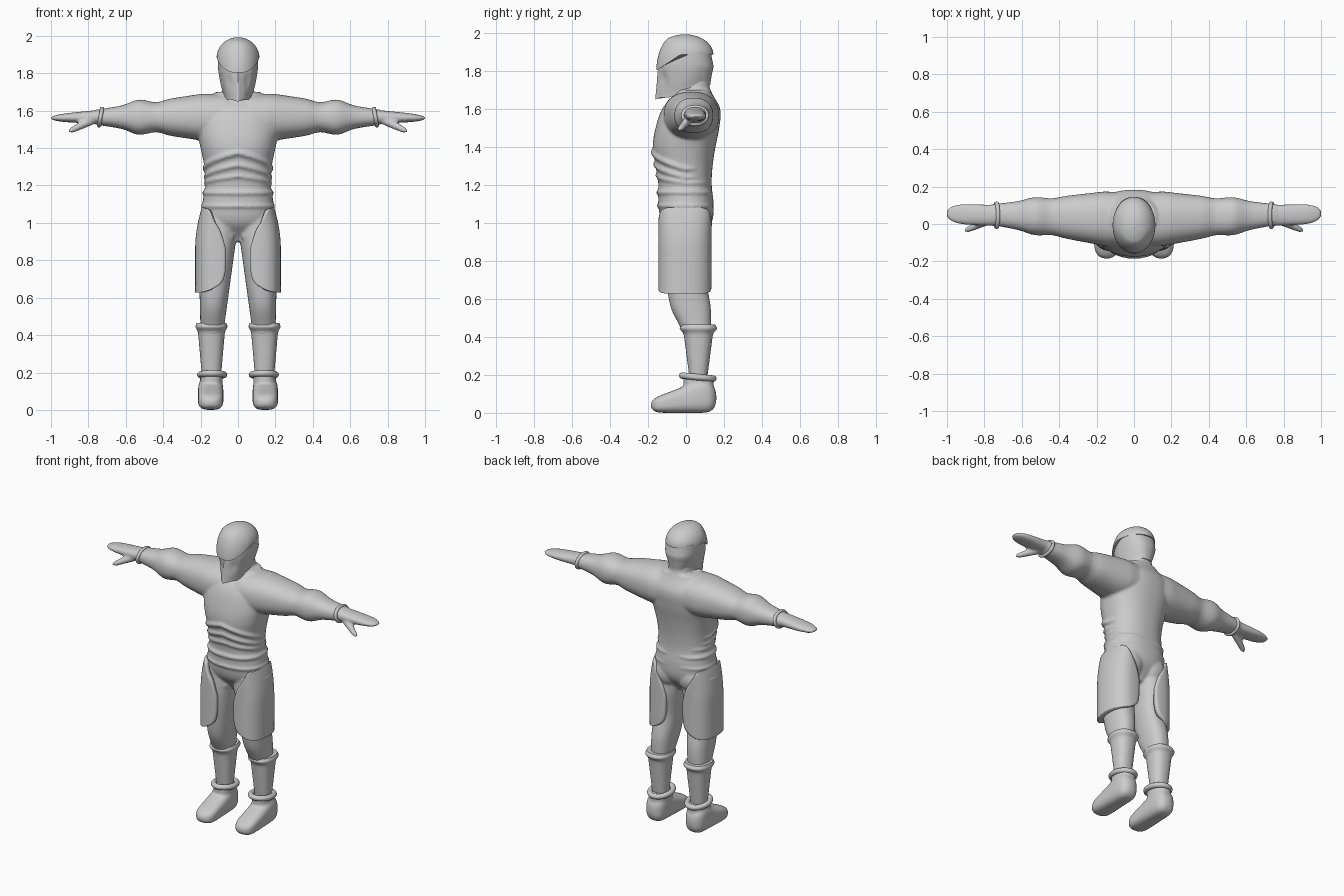
import bpy, bmesh
from math import sin, cos, pi, exp, radians
from mathutils import Vector

cube = bpy.data.objects.get("Cube")
if cube:
    bpy.data.objects.remove(cube, do_unlink=True)

tone = (.6, .6, .6, 1)
grey = bpy.data.materials.new("plain grey")
grey.use_nodes = True
grey.diffuse_color = tone
grey.node_tree.nodes["Principled BSDF"].inputs["Base Color"].default_value = tone


def power(value, exponent):
    return abs(value) ** exponent * (1 if value >= 0 else -1)


def clamp(value):
    return max(0, min(1, value))


def mix(start, end, u):
    return start + (end - start) * u


def bump(value, place, width):
    return exp(-((value - place) / width) ** 2)


def rounded(u, exponent):
    """Closes a form at both ends, like a superellipse."""
    return max(.01, 1 - abs(2 * u - 1) ** exponent) ** .5


def curve(u, *values):
    """Smooth curve through evenly spaced values."""
    last = len(values) - 1
    i = min(int(u * last), last - 1)
    t = u * last - i
    a, b, c, d = (values[max(0, min(last, i + k))] for k in (-1, 0, 1, 2))
    return b + t * (c - a + t * (2 * a - 5 * b + 4 * c - d + t * (3 * b - a - 3 * c + d))) / 2


def skin(bm, rings):
    """Joins rings of points into a capped tube."""
    rings = [[bm.verts.new(point) for point in ring] for ring in rings]
    for low, high in zip(rings, rings[1:]):
        for i in range(len(low)):
            bm.faces.new((low[i - 1], low[i], high[i], high[i - 1]))
    bm.faces.new(rings[0])
    bm.faces.new(rings[-1])


def loft(bm, axis, start, end, rule, side=1, square=2.3, steps=40, sides=64, warp=None):
    """The rule gives the centre and radii of the section at u from start to end."""
    rings = []
    for step in range(steps + 1):
        u = (1 - cos(pi * step / steps)) / 2
        t = mix(start, end, u)
        centre_a, centre_b, radius_a, radius_b = rule(u)
        ring = []
        for i in range(sides):
            angle = 2 * pi * i / sides
            a = centre_a + radius_a * power(cos(angle), 2 / square)
            b = centre_b + radius_b * power(sin(angle), 2 / square)
            point = Vector({"x": (t, a, b), "y": (a, t, b), "z": (a, b, t)}[axis])
            if warp:
                warp(point)
            point.x *= side
            ring.append(point)
        rings.append(ring)
    skin(bm, rings)


def tube(bm, points, radius, side=1):
    """Sweeps a circle along points; the radius is a rule of u."""
    rings = []
    last = len(points) - 1
    for i, point in enumerate(points):
        turn = (points[min(i + 1, last)] - points[max(i - 1, 0)]).to_track_quat("Z", "Y")
        ring = []
        for k in range(12):
            angle = pi * k / 6
            corner = point + turn @ Vector((cos(angle), sin(angle), 0)) * radius(i / last)
            corner.x *= side
            ring.append(corner)
        rings.append(ring)
    skin(bm, rings)


def finger(bm, start, end, thick, thin, side):
    points = [Vector(start).lerp(Vector(end), i / 8) for i in range(9)]
    tube(bm, points, lambda u: mix(thick, thin, u) * rounded(u, 8), side)


def band(name, centre, across, up, thickness, side):
    """Rolled ring round a limb."""
    bm = bmesh.new()
    points = []
    for i in range(50):
        angle = pi * i / 24
        points.append(Vector(centre) + cos(angle) * Vector(across) + sin(angle) * Vector(up))
    tube(bm, points, lambda u: thickness, side)
    finish(name, bm)


def finish(name, bm, voxel=None):
    bmesh.ops.recalc_face_normals(bm, faces=bm.faces)
    for face in bm.faces:
        face.smooth = True
    for edge in bm.edges:
        edge.smooth = edge.calc_face_angle(0) < radians(50)
    mesh = bpy.data.meshes.new(name)
    bm.to_mesh(mesh)
    bm.free()
    mesh.materials.append(grey)
    part = bpy.data.objects.new(name, mesh)
    bpy.context.collection.objects.link(part)
    if voxel:
        remesh = part.modifiers.new("merge", "REMESH")
        remesh.mode = "VOXEL"
        remesh.voxel_size = voxel
        remesh.use_smooth_shade = True
        part.modifiers.new("relax", "SMOOTH").iterations = 4
    return part


# Section rules for the body
def torso(u):
    front = -curve(u, .05, .125, .145, .145, .16, .175, .16, .125, .05)
    back = curve(u, .07, .135, .145, .135, .14, .155, .175, .18, .13)
    width = curve(u, .06, .18, .19, .175, .18, .2, .22, .21, .12)
    return 0, (front + back) / 2, width, (back - front) / 2


def arm(u):
    elbow = bump(u, .68, .08) - .5 * bump(u, .53, .06)
    depth = min(.145, mix(.16, .055, u)) + .012 * elbow
    height = min(.125, mix(.145, .04, u)) + .02 * elbow
    return mix(.025, .05, u), 1.565, depth, height


def hand(u):
    tip = (1 - u ** 6 * .9) ** .5
    return mix(.045, .055, u), mix(1.567, 1.56, u), .056 * tip, mix(.038, .019, u) * tip


def thigh(u):
    return (mix(.14, .105, u), curve(u, .06, .025, 0, 0, 0),
            mix(.06, .11, u), curve(u, .07, .105, .105, .12, .115))


def fold(bm, height, drop, reach, thickness):
    """Cloth crease that hugs the torso and falls away to the sides."""
    points = []
    for i in range(41):
        angle = radians(reach) * (i / 20 - 1)
        z = height - drop * clamp(abs(angle) / 1.6)
        _, centre, width, depth = torso((z - .9) / .8)
        points.append(Vector((width * power(sin(angle), .87), centre - depth * power(cos(angle), .87), z)) * 1)
        points[-1].xy *= .985
    tube(bm, points, lambda u: thickness * rounded(u, 4))


# Body suit: torso, limbs, hands and cloth folds merged into one skin
bm = bmesh.new()
loft(bm, "z", .9, 1.7, torso)
loft(bm, "z", 1.62, 1.8, lambda u: (0, .035, mix(.09, .07, u), mix(.1, .08, u)))
fold(bm, 1.375, .09, 115, .016)
fold(bm, 1.31, .07, 120, .014)
fold(bm, 1.25, .04, 150, .012)
fold(bm, 1.16, 0, 175, .014)
fold(bm, 1.09, 0, 175, .012)
for side in (1, -1):
    loft(bm, "x", .06, .76, arm, side)
    loft(bm, "x", .73, 1, hand, side)
    loft(bm, "z", .4, 1.02, thigh, side)
    # Thumb, shoulder crease and hip crease
    finger(bm, (.76, .03, 1.56), (.91, -.04, 1.485), .028, .014, side)
    finger(bm, (.37, 0, 1.635), (.41, .1, 1.635), .014, .014, side)
    finger(bm, (.17, -.1, 1.06), (.02, -.08, .91), .014, .016, side)
    # Buttock
    loft(bm, "z", .91, 1.1, lambda u: (.085, .06, .08 * rounded(u, 2), .078 * rounded(u, 2)), side)
finish("body_suit", bm, .008)


# Helmet dome with a brow that dips at the front
def dome_shape(point):
    point.z -= .08 * clamp((-point.y - .03) / .12) * clamp((1.97 - point.z) / .08)


# Helmet face: pointed chin, raised nape, nose ridge and sunken cheeks
def face_shape(point):
    low = clamp((1.84 - point.z) / .18)
    front = clamp((-point.y - .02) / .12)
    point.x *= 1 - .3 * front * low
    cheek = bump(abs(point.x), .05, .02) * bump(point.z, 1.75, .05)
    point.y += front * (.014 * cheek - .01 * bump(point.x, 0, .012))
    point.z += low * (.08 * clamp((point.y + .09) / .17) + .35 * abs(point.x) * front)


def dome(u):
    size = max(.01, 1 - u * u) ** .5
    return 0, -.006, .114 * size, .15 * size


def face(u):
    return 0, mix(-.012, .012, u), curve(u, .08, .095, .106, .108), curve(u, .14, .14, .14, .12)


bm = bmesh.new()
loft(bm, "z", 1.885, 1.992, dome, square=2.05, warp=dome_shape)
finish("helmet_dome", bm)
bm = bmesh.new()
loft(bm, "z", 1.648, 1.9, face, sides=96, warp=face_shape)
finish("helmet_face", bm)


# Lower leg and foot rules
def greave(u):
    rim = bump(u, .93, .06)
    return .142, .065, mix(.05, .076, u) + .011 * rim, mix(.045, .083, u) + .018 * rim


def foot(u):
    half = curve(u, .08, .09, .07, .053, .04)
    return .146, half, .068 * rounded(u, 6), half * rounded(u, 8)


for side, label in ((1, "left"), (-1, "right")):
    # Thigh plate wrapped round the outer leg
    bm = bmesh.new()
    grid = []
    for i in range(33):
        v = sin(pi / 2 * (i / 16 - 1)) * .995
        rise = max(0, v)
        span = radians(108 - 28 * rise) * (1 - v ** 4) ** .25
        row = []
        for j in range(33):
            angle = (j / 16 - 1) * span
            x = .11 + (.119 - .036 * rise ** 2) * power(cos(angle), .8)
            y = -.006 + .14 * power(sin(angle), .85)
            row.append(bm.verts.new((x * side, y, .855 + .228 * v)))
        grid.append(row)
    for low, high in zip(grid, grid[1:]):
        for j in range(32):
            bm.faces.new((low[j], low[j + 1], high[j + 1], high[j]))
    plate = finish(label + "_thigh_plate", bm)
    shell = plate.modifiers.new("thickness", "SOLIDIFY")
    shell.thickness = .03
    middle = plate.data.polygons[len(plate.data.polygons) // 2 + 16]
    shell.offset = -1 if middle.normal.x * side > 0 else 1

    # Greave with a flared rim at the knee
    bm = bmesh.new()
    loft(bm, "z", .17, .465, greave, side)
    finish(label + "_greave", bm)

    # Boot: foot and ankle merged, with a rolled cuff
    bm = bmesh.new()
    loft(bm, "y", .16, -.185, foot, side, square=2.9)
    loft(bm, "z", .06, .19, lambda u: (.142, .066, .06, .08), side)
    finish(label + "_boot", bm, .007)
    band(label + "_boot_cuff", (.138, .062, .188), (.064, 0, 0), (0, .082, -.008), .017, side)
    band(label + "_wrist_band", (.735, .047, 1.565), (0, .063, 0), (-.008, 0, .045), .011, side)
